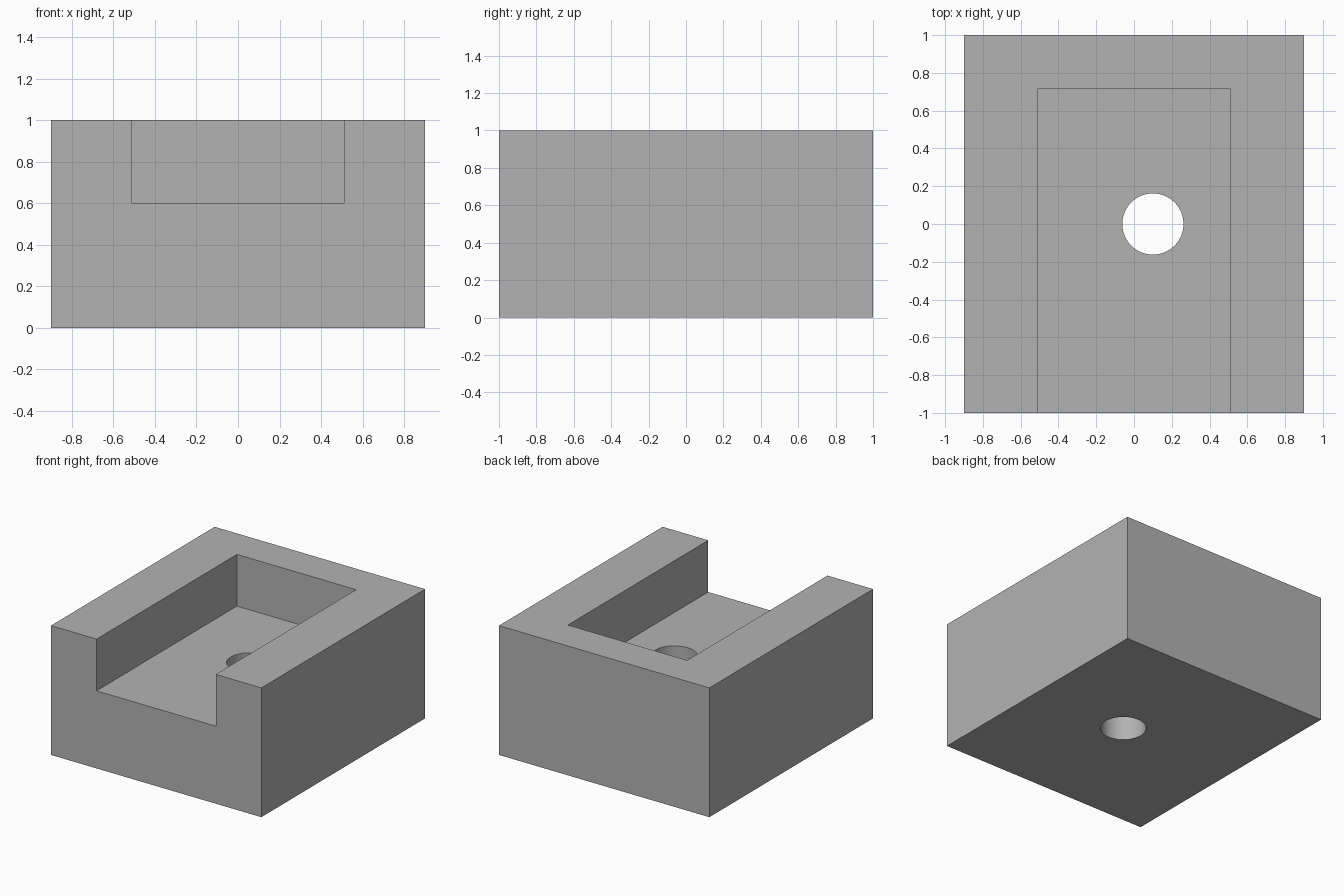
import bpy
import math

cube = bpy.data.objects.get("Cube")
if cube:
    bpy.data.objects.remove(cube, do_unlink=True)

# Single grey material
GREY = (0.45, 0.45, 0.45, 1.0)
mat = bpy.data.materials.new("grey")
mat.use_nodes = True
mat.diffuse_color = GREY
mat.node_tree.nodes["Principled BSDF"].inputs["Base Color"].default_value = GREY


def box(name, low, high):
    """Box spanning two opposite corners."""
    centre = [(a + b) / 2 for a, b in zip(low, high)]
    bpy.ops.mesh.primitive_cube_add(size=1, location=centre)
    obj = bpy.context.object
    obj.name = name
    obj.scale = [b - a for a, b in zip(low, high)]
    bpy.ops.object.transform_apply(location=True, rotation=False, scale=True)
    obj.data.materials.append(mat)
    return obj


def cut(target, cutter):
    """Subtract the cutter from the target and discard it."""
    cutter.hide_render = True
    mod = target.modifiers.new("cut", "BOOLEAN")
    mod.operation = "DIFFERENCE"
    mod.solver = "EXACT"
    mod.object = cutter
    bpy.ops.object.select_all(action="DESELECT")
    bpy.context.view_layer.objects.active = target
    target.select_set(True)
    bpy.ops.object.modifier_apply(modifier=mod.name)
    bpy.data.objects.remove(cutter, do_unlink=True)


# Solid block
block = box("block", (-0.9, -1, 0), (0.9, 1, 1))

# Slot open at the top and the front
cut(block, box("slot_cutter", (-0.51, -1.2, 0.6), (0.51, 0.715, 1.2)))

# Round hole through the slot floor
bpy.ops.mesh.primitive_cylinder_add(vertices=64, radius=0.162, depth=1,
                                    location=(0.1, 0, 0.3))
hole = bpy.context.object
hole.name = "hole_cutter"
hole.data.materials.append(mat)
cut(block, hole)

# Smooth hole wall, sharp block edges
bpy.ops.object.shade_smooth_by_angle(angle=math.radians(30))
